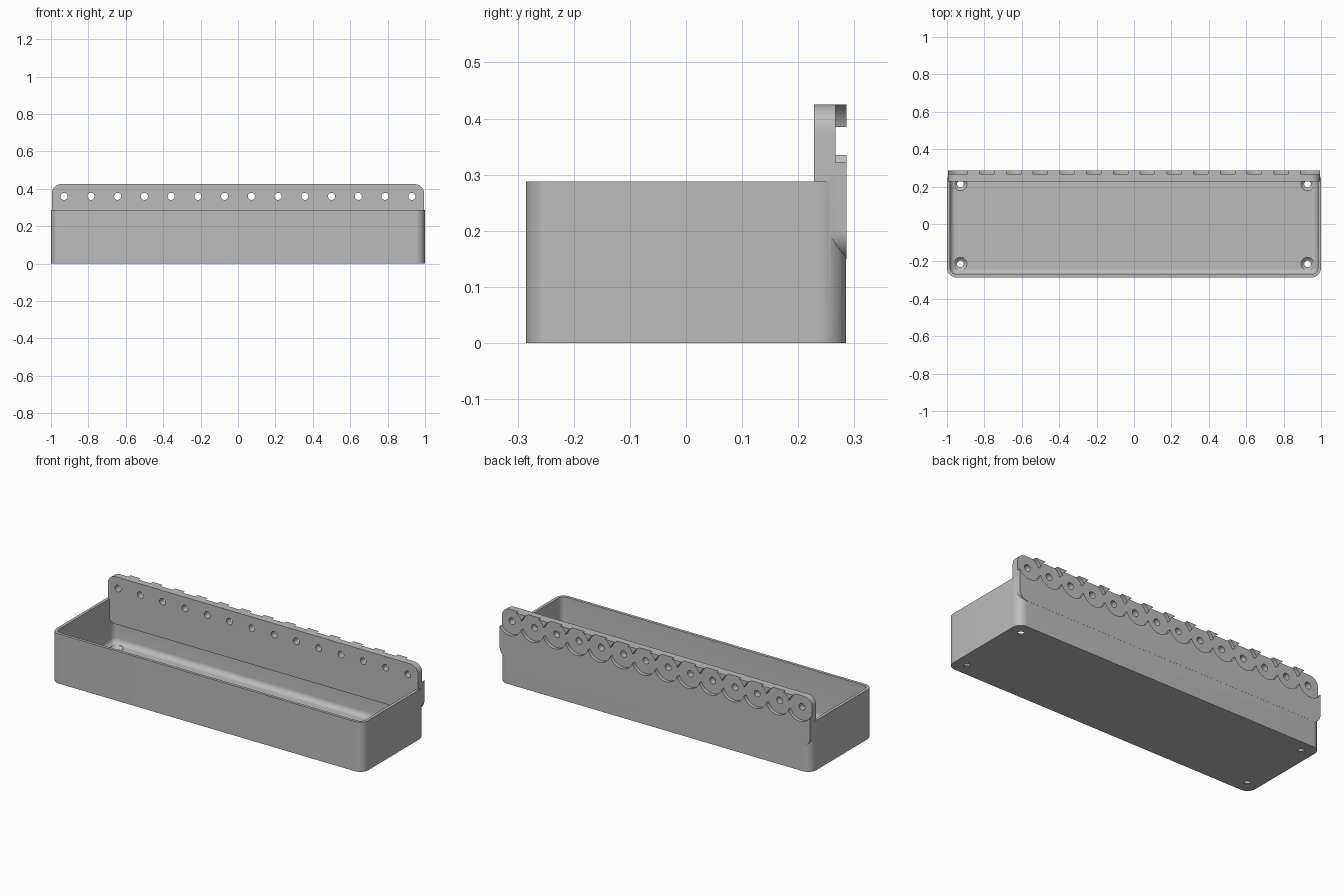
import bpy
import bmesh
from math import cos, sin, pi, sqrt

if "Cube" in bpy.data.objects:
    bpy.data.objects.remove(bpy.data.objects["Cube"])

grey = bpy.data.materials.new("plain grey")
grey.use_nodes = True
colour = (0.5, 0.5, 0.5, 1)
grey.diffuse_color = colour
grey.node_tree.nodes["Principled BSDF"].inputs["Base Color"].default_value = colour

HX, HY, HEIGHT, RADIUS = 1.0, 0.2855, 0.288, 0.05
WALL, FLOOR, FILLET = 0.017, 0.02, 0.03
BACK = 0.286


def rounded_rect(hx, hy, r, steps=10):
    """Outline of a rounded rectangle, counter-clockwise."""
    pts = []
    for q, (sx, sy) in enumerate([(1, 1), (-1, 1), (-1, -1), (1, -1)]):
        for i in range(steps + 1):
            a = (q + i / steps) * pi / 2
            pts.append((sx * (hx - r) + r * cos(a), sy * (hy - r) + r * sin(a)))
    return pts


def circle(r, cx=0, cy=0, n=48):
    return [(cx + r * cos(2 * pi * i / n), cy + r * sin(2 * pi * i / n)) for i in range(n)]


def loft(bm, rings):
    """Skin a list of 3D rings and cap both ends."""
    loops = [[bm.verts.new(p) for p in ring] for ring in rings]
    n = len(loops[0])
    for a, b in zip(loops, loops[1:]):
        for i in range(n):
            j = (i + 1) % n
            bm.faces.new((a[i], a[j], b[j], b[i]))
    bm.faces.new(loops[0][::-1])
    bm.faces.new(loops[-1])


def at_z(outline, z):
    return [(x, y, z) for x, y in outline]


def at_y(outline, y):
    return [(x, y, z) for x, z in outline]


def make(name, bm):
    bmesh.ops.recalc_face_normals(bm, faces=bm.faces)
    mesh = bpy.data.meshes.new(name)
    bm.to_mesh(mesh)
    bm.free()
    obj = bpy.data.objects.new(name, mesh)
    bpy.context.collection.objects.link(obj)
    mesh.materials.append(grey)
    return obj


def combine(target, tool, operation):
    """Apply an exact boolean and discard the tool object."""
    tool.hide_render = True
    mod = target.modifiers.new("boolean", 'BOOLEAN')
    mod.operation, mod.solver, mod.object = operation, 'EXACT', tool
    bpy.context.view_layer.objects.active = target
    bpy.ops.object.modifier_apply(modifier=mod.name)
    bpy.data.objects.remove(tool)


# Open tray with rounded corners and a filleted floor
bm = bmesh.new()
rings = [at_z(rounded_rect(HX, HY, RADIUS), z) for z in (0, HEIGHT)]
rings.append(at_z(rounded_rect(HX - WALL, HY - WALL, RADIUS - WALL), HEIGHT))
for i in range(9):
    a = i / 8 * pi / 2
    inset = WALL + FILLET * (1 - cos(a))
    z = FLOOR + FILLET * (1 - sin(a))
    rings.append(at_z(rounded_rect(HX - inset, HY - inset, RADIUS - inset), z))
loft(bm, rings)
tray = make("tray_with_back_plate", bm)

# Rounded back plate
bm = bmesh.new()
low, high = 0.15, 0.425
outline = [(x, z + (low + high) / 2)
           for x, z in rounded_rect(0.995, (high - low) / 2, RADIUS)]
loft(bm, [at_y(outline, 0.228), at_y(outline, BACK)])
combine(tray, make("back_plate", bm), 'UNION')

# Row of overlapping round pockets on the back, then their through holes
centres = [(i - 6.5) * 0.143 for i in range(14)]
HOLE_Z = 0.36


def row_cutter(name, xs, r, y0, y1):
    bm = bmesh.new()
    for x in xs:
        ring = circle(r, x, HOLE_Z)
        loft(bm, [at_y(ring, y0), at_y(ring, y1)])
    return make(name, bm)


for start in (0, 1):
    combine(tray, row_cutter("pocket_cutter", centres[start::2], 0.076, 0.266, 0.32),
            'DIFFERENCE')
combine(tray, row_cutter("hole_cutter", centres, 0.019, 0.2, 0.33), 'DIFFERENCE')

# Countersunk screw holes in the floor corners
bm = bmesh.new()
for sx in (-1, 1):
    for sy in (-1, 1):
        loft(bm, [at_z(circle(r, sx * 0.928, sy * 0.213), z)
                  for r, z in ((0.018, -0.02), (0.018, 0.005), (0.035, FLOOR), (0.035, 0.06))])
combine(tray, make("screw_hole_cutter", bm), 'DIFFERENCE')

# Smooth the rounded surfaces and keep the edges crisp
bpy.ops.object.select_all(action='DESELECT')
tray.select_set(True)
bpy.context.view_layer.objects.active = tray
bpy.ops.object.shade_smooth_by_angle(angle=pi / 6)
